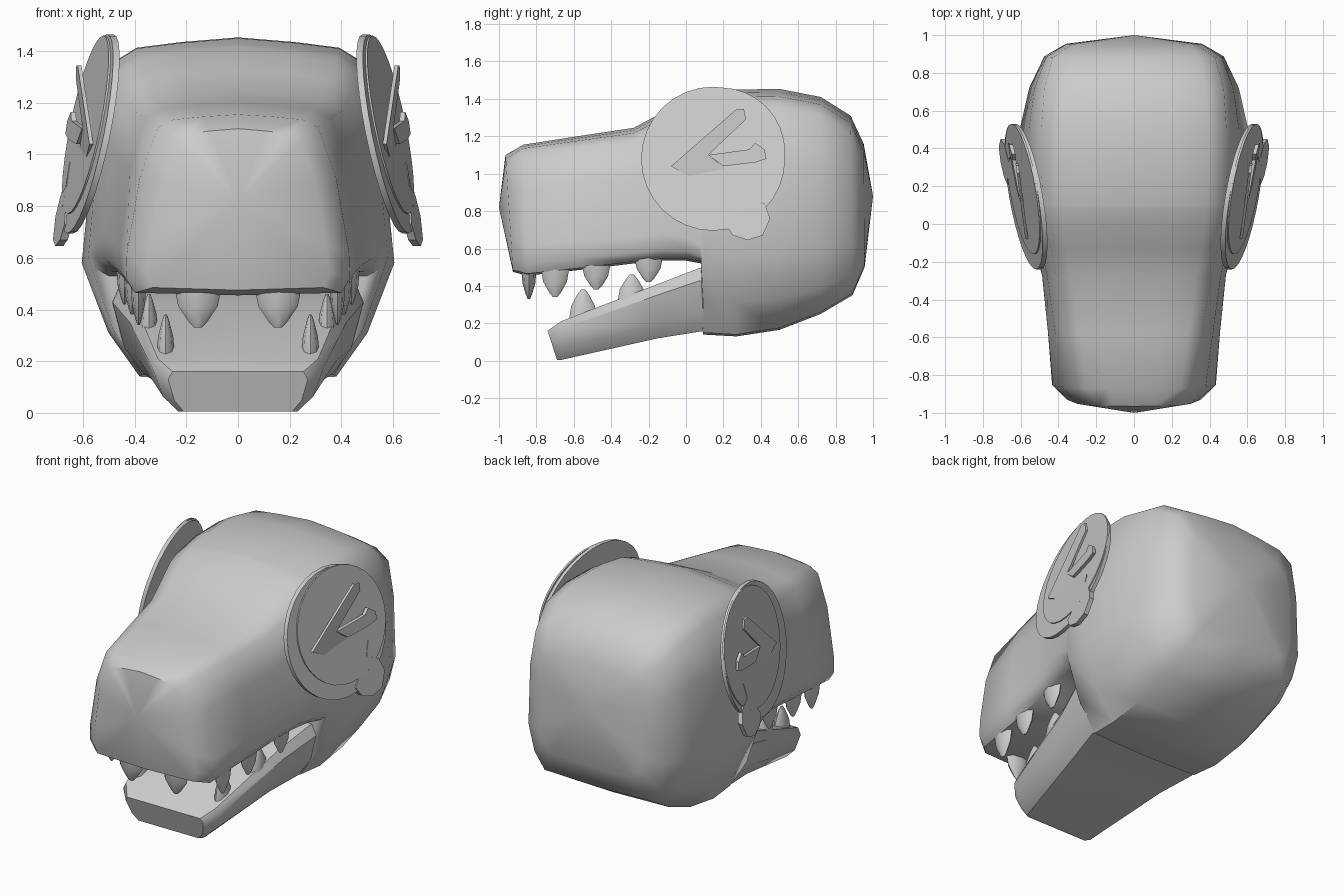
import bpy, bmesh, math
from mathutils import Vector

if "Cube" in bpy.data.objects:
    bpy.data.objects.remove(bpy.data.objects["Cube"])

grey = bpy.data.materials.new("grey")
grey.diffuse_color = (0.6, 0.6, 0.6, 1)
grey.use_nodes = True
grey.node_tree.nodes["Principled BSDF"].inputs["Base Color"].default_value = grey.diffuse_color


def finish(name, bm, angle=40):
    bmesh.ops.recalc_face_normals(bm, faces=bm.faces)
    me = bpy.data.meshes.new(name)
    bm.to_mesh(me)
    bm.free()
    ob = bpy.data.objects.new(name, me)
    bpy.context.collection.objects.link(ob)
    me.materials.append(grey)
    bpy.ops.object.select_all(action='DESELECT')
    ob.select_set(True)
    bpy.context.view_layer.objects.active = ob
    bpy.ops.object.shade_smooth_by_angle(angle=math.radians(angle))
    return ob


def loft(name, halves, tip_front=None, tip_back=None, angle=40):
    """Skin mirrored half sections (top centre to bottom centre), closing the ends."""
    bm = bmesh.new()
    rings = []
    for h in halves:
        pts = h + [(-x, y, z) for x, y, z in reversed(h[1:-1])]
        rings.append([bm.verts.new(p) for p in pts])
    n = len(rings[0])
    for a, b in zip(rings, rings[1:]):
        for i in range(n):
            bm.faces.new((a[i], a[(i + 1) % n], b[(i + 1) % n], b[i]))
    for ring, tip in ((rings[0], tip_front), (rings[-1], tip_back)):
        if tip is None:
            bm.faces.new(ring)
        else:
            t = bm.verts.new(tip)
            for i in range(n):
                bm.faces.new((ring[i], ring[(i + 1) % n], t))
    return finish(name, bm, angle)


def head_section(yt, yb, zt, wt, wm, zm, wb, zb, d):
    pts = [(0, zt), (0.45 * wt, zt - 0.018 * d), (0.8 * wt, zt - 0.04 * d),
           (wt, zt - 0.1 * d),
           (wt * 0.55 + wm * 0.45 + 0.015, zt * 0.55 + zm * 0.45),
           (wm, zm),
           (wm * 0.45 + wb * 0.55 + 0.02, zm * 0.4 + zb * 0.6),
           (wb, zb + 0.01), (0, zb)]
    return [(x, yb + (yt - yb) * (z - zb) / (zt - zb), z) for x, z in pts]


# skull and upper jaw: y top, y bottom, z top, w top, w mid, z mid, w bottom, z bottom, crown
head = [
    (-.965, -.925, 1.10, .24, .34, .65, .33, .475, .5),
    (-.87, -.85, 1.155, .31, .43, .62, .40, .455, .5),
    (-.58, -.57, 1.20, .36, .455, .64, .42, .485, .6),
    (-.28, -.28, 1.245, .41, .485, .66, .45, .52, .7),
    (-.13, -.13, 1.325, .44, .52, .68, .47, .535, .8),
    (0, 0, 1.39, .47, .555, .66, .49, .535, .9),
    (.08, .08, 1.42, .48, .575, .62, .50, .52, 1),
    (.10, .09, 1.425, .48, .58, .60, .37, .14, 1),
    (.27, .27, 1.45, .49, .605, .58, .38, .13, 1),
    (.5, .5, 1.453, .49, .605, .58, .38, .165, 1),
    (.72, .72, 1.41, .475, .555, .60, .38, .25, 1),
    (.88, .89, 1.31, .43, .475, .62, .36, .35, 1),
    (.95, .955, 1.16, .33, .36, .65, .28, .50, 1),
]
loft("head", [head_section(*r) for r in head], (0, -1, .82), (0, 1, .88), 50)


def jaw_section(yt, yb, zt, zb, wt, wb):
    h = zt - zb
    pts = [(0, zt), (wt * .94, zt), (wt, zt - .2 * h), (wt * .6 + wb * .4, zb + .28 * h),
           (wb, zb), (0, zb)]
    return [(x, yb + (yt - yb) * (z - zb) / h, z) for x, z in pts]


# lower jaw
jaw = [(-.74, -.69, .16, .005, .27, .21), (-.67, -.665, .21, .005, .33, .23),
       (-.15, -.15, .41, .12, .42, .32), (.07, .07, .495, .155, .485, .37),
       (.16, .16, .50, .16, .49, .36)]
loft("lower_jaw", [jaw_section(*r) for r in jaw], angle=35)


# teeth: blunt flattened cones
def tooth(name, x, y, base, tip, wx, wy):
    bm = bmesh.new()
    rings = []
    for t, s in ((0, 1), (.45, .85), (.85, .4), (1, .15)):
        rings.append([bm.verts.new((x + s * wx / 2 * math.cos(a), y + s * wy / 2 * math.sin(a),
                                    base + (tip - base) * t))
                      for a in [k * math.pi / 4 for k in range(8)]])
    for a, b in zip(rings, rings[1:]):
        for i in range(8):
            bm.faces.new((a[i], a[(i + 1) % 8], b[(i + 1) % 8], b[i]))
    bm.faces.new(rings[0])
    bm.faces.new(rings[-1])
    finish(name, bm, 50)


# side plates: yz outline on a plane leaning in y and z
def plate(name, outline, x0, a, b, thick, s):
    bm = bmesh.new()
    rows = [[bm.verts.new((s * (x0 + dx + a * (y - .15) - b * (z - 1.08)), y, z))
             for y, z in outline] for dx in (-thick, 0)]
    n = len(outline)
    bm.faces.new(rows[0])
    bm.faces.new(rows[1])
    for i in range(n):
        j = (i + 1) % n
        bm.faces.new((rows[0][i], rows[0][j], rows[1][j], rows[1][i]))
    finish(name, bm, 30)


def circle(cy, cz, r, n=32):
    return [(cy + r * math.cos(2 * math.pi * k / n), cz + r * math.sin(2 * math.pi * k / n))
            for k in range(n)]


long_arm = [(-.08, 1.04), (.27, 1.345), (.31, 1.345), (.32, 1.29), (.12, 1.10), (.22, 1.02),
            (.08, .95)]
short_arm = [(.12, 1.10), (.34, 1.13), (.37, 1.165), (.42, 1.13), (.43, 1.08), (.37, 1.06),
             (.20, 1.04)]
lobe = [(.36, .97), (.33, .88), (.42, .84), (.45, .76), (.41, .67), (.33, .645), (.25, .67),
        (.21, .73), (.25, .78), (.33, .80)]

for side, s in (("right", 1), ("left", -1)):
    tooth(f"upper_front_tooth_{side}", s * .155, -.84, .48, .33, .18, .08)
    for k, (x, y, b, t) in enumerate(((.385, -.70, .49, .34), (.41, -.48, .51, .38),
                                      (.44, -.20, .55, .42))):
        tooth(f"upper_side_tooth_{side}_{k}", s * x, y, b, t, .06, .15)
    for k, (x, y, b, t) in enumerate(((.28, -.55, .22, .38), (.345, -.29, .32, .46))):
        tooth(f"lower_tooth_{side}_{k}", s * x, y, b, t, .07, .15)
    plate(f"ear_disc_{side}", circle(.145, 1.08, .385), .585, .17, .2, .025, s)
    plate(f"ear_inner_disc_{side}", circle(.185, 1.115, .345), .592, .17, .2, .012, s)
    plate(f"ear_long_arm_{side}", long_arm, .605, .13, .0, .015, s)
    plate(f"ear_short_arm_{side}", short_arm, .612, .2, .1, .02, s)
    plate(f"ear_lobe_{side}", lobe, .598, .17, .18, .03, s)
